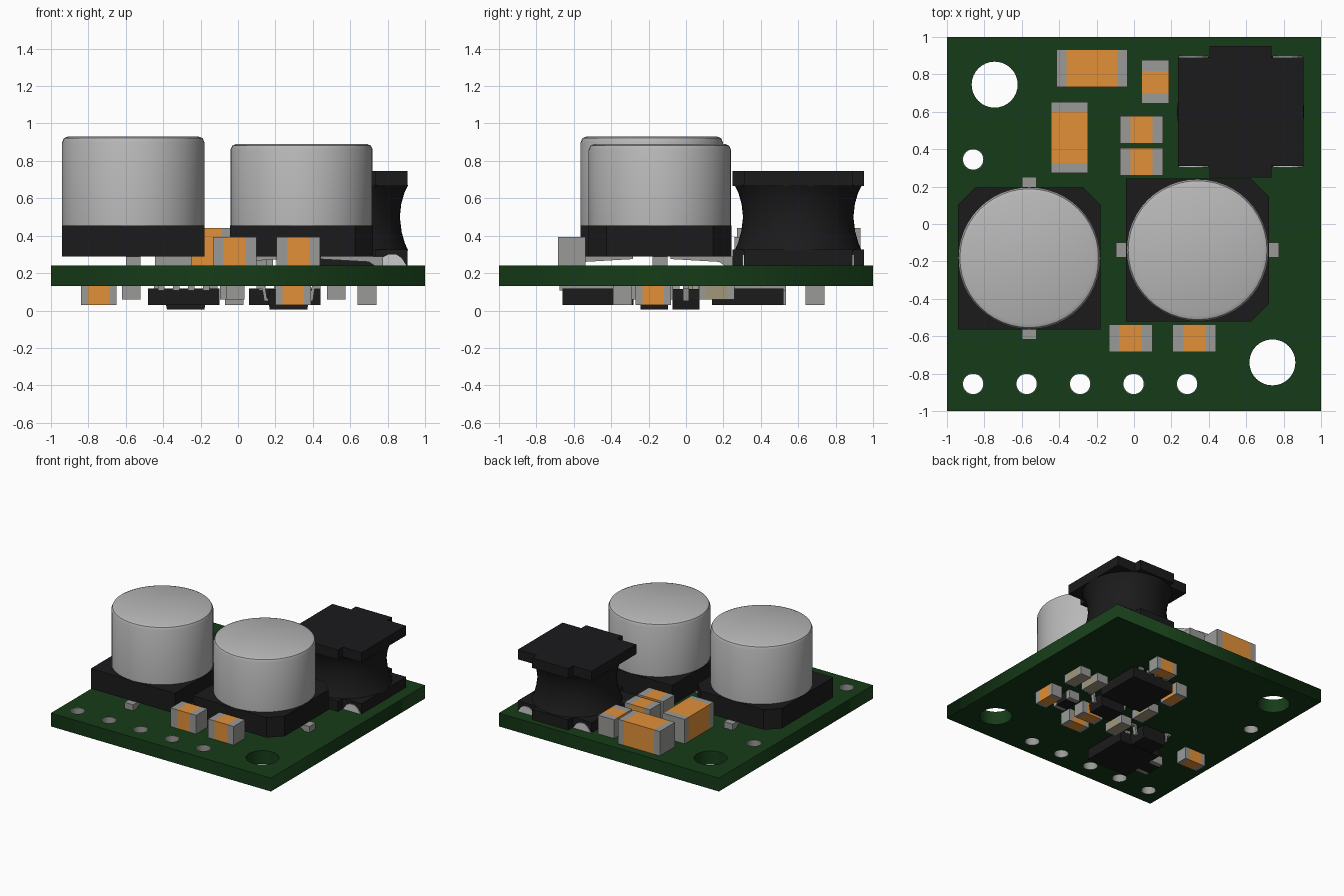
import bpy, bmesh
from math import cos, sin, pi, radians
from mathutils import Matrix

if "Cube" in bpy.data.objects:
    bpy.data.objects.remove(bpy.data.objects["Cube"])


def material(name, r, g, b):
    m = bpy.data.materials.new(name)
    m.diffuse_color = (r, g, b, 1)
    m.use_nodes = True
    m.node_tree.nodes["Principled BSDF"].inputs["Base Color"].default_value = m.diffuse_color
    return m


GREEN = material("board_green", 0.008, 0.045, 0.009)
BLACK = material("black_plastic", 0.011, 0.011, 0.012)
ORANGE = material("ceramic_orange", 0.75, 0.28, 0.04)
BEIGE = material("resistor_beige", 0.36, 0.31, 0.20)
METAL = material("tinned_metal", 0.32, 0.32, 0.31)
SILVER = material("can_silver", 0.48, 0.48, 0.48)
SOLDER = material("bright_solder", 0.65, 0.65, 0.65)

Z0, Z1 = 0.13, 0.24          # underside and top of the board


def finish(name, bm, mat, smooth=False):
    bmesh.ops.recalc_face_normals(bm, faces=bm.faces)
    me = bpy.data.meshes.new(name)
    bm.to_mesh(me)
    bm.free()
    ob = bpy.data.objects.new(name, me)
    bpy.context.collection.objects.link(ob)
    me.materials.append(mat)
    if smooth:
        bpy.ops.object.select_all(action='DESELECT')
        ob.select_set(True)
        bpy.context.view_layer.objects.active = ob
        bpy.ops.object.shade_smooth_by_angle(angle=radians(30))
    return ob


def add_prism(bm, pts, lo, hi, axis='z'):
    """Extrude a 2D outline from lo to hi along an axis."""
    place = {'z': lambda p, h: (p[0], p[1], h),
             'y': lambda p, h: (p[0], h, p[1]),
             'x': lambda p, h: (h, p[0], p[1])}[axis]
    a = [bm.verts.new(place(p, lo)) for p in pts]
    b = [bm.verts.new(place(p, hi)) for p in pts]
    bm.faces.new(a)
    bm.faces.new(b[::-1])
    for i in range(len(pts)):
        j = (i + 1) % len(pts)
        bm.faces.new((a[i], a[j], b[j], b[i]))


def add_box(bm, x0, x1, y0, y1, z0, z1):
    add_prism(bm, [(x0, y0), (x1, y0), (x1, y1), (x0, y1)], z0, z1)


def lathe(name, profile, x, y, mat, n=48):
    bm = bmesh.new()
    vs = [bm.verts.new((r, 0, z)) for r, z in profile]
    es = [bm.edges.new(p) for p in zip(vs, vs[1:])]
    bmesh.ops.spin(bm, geom=vs + es, cent=(0, 0, 0), axis=(0, 0, 1),
                   angle=2 * pi, steps=n)
    bmesh.ops.remove_doubles(bm, verts=bm.verts, dist=1e-4)
    ob = finish(name, bm, mat, True)
    ob.location = (x, y, 0)
    return ob


# Circuit board: square outline with mounting and pin holes
PINS = [(-0.86, 0.345)] + [(-0.86 + 0.286 * i, -0.855) for i in range(5)]
HOLES = [(-0.745, 0.745, 0.123), (0.74, -0.74, 0.123)]
HOLES += [(x, y, 0.057) for x, y in PINS]
cu = bpy.data.curves.new("circuit_board", 'CURVE')
cu.dimensions = '2D'
cu.fill_mode = 'BOTH'
cu.extrude = (Z1 - Z0) / 2
loops = [[(-1, -1), (1, -1), (1, 1), (-1, 1)]]
for x, y, r in HOLES:
    loops.append([(x + r * cos(2 * pi * i / 32), y + r * sin(2 * pi * i / 32))
                  for i in range(32)])
for loop in loops:
    s = cu.splines.new('POLY')
    s.points.add(len(loop) - 1)
    for p, (x, y) in zip(s.points, loop):
        p.co = (x, y, 0, 1)
    s.use_cyclic_u = True
board = bpy.data.objects.new("circuit_board", cu)
bpy.context.collection.objects.link(board)
board.location.z = (Z0 + Z1) / 2
cu.materials.append(GREEN)
bpy.ops.object.select_all(action='DESELECT')
board.select_set(True)
bpy.context.view_layer.objects.active = board
bpy.ops.object.convert(target='MESH')

# Metal plating inside the pin holes
for i, (x, y) in enumerate(PINS):
    lathe(f"pin_hole_plating_{i}", [(0.057, Z0), (0.054, Z0), (0.054, Z1),
          (0.057, Z1)], x, y, METAL, 32)


# Electrolytic capacitors: can, chamfered base, two bent leads
def electrolytic(name, x, y, top, turn):
    lathe(name + "_can", [(0, 0.44), (0.38, 0.44), (0.38, top - 0.03),
          (0.371, top - 0.009), (0.35, top), (0, top)], x, y, SILVER)
    rot = Matrix.Translation((x, y, 0)) @ Matrix.Rotation(turn, 4, 'Z')
    bm = bmesh.new()
    h, c = 0.382, 0.285
    add_prism(bm, [(-h, -h), (h, -h), (h, c), (c, h), (-c, h), (-h, c)], 0.29, 0.455)
    finish(name + "_base", bm, BLACK).matrix_world = rot
    bm = bmesh.new()
    for s in (-1, 1):
        add_prism(bm, [(s * u, z) for u, z in
                  [(0.435, 0.29), (0.435, 0.24), (0.39, 0.24), (0.36, 0.26),
                   (0.1, 0.275), (0.1, 0.29)]], -0.04, 0.04, 'x')
    finish(name + "_leads", bm, METAL).matrix_world = rot


electrolytic("left_capacitor", -0.56, -0.183, 0.93, 0)
electrolytic("right_capacitor", 0.34, -0.14, 0.89, -pi / 2)

# Inductor: two stepped plates, a waisted core and solder feet
CX, CY = 0.57, 0.6
quarter = [(0.335, 0.29), (0.165, 0.29), (0.165, 0.352)]
outline = (quarter + [(-x, y) for x, y in quarter[::-1]]
           + [(-x, -y) for x, y in quarter] + [(x, -y) for x, y in quarter[::-1]])
outline = [(CX + x, CY + y) for x, y in outline]
for name, lo, hi in (("inductor_bottom_plate", Z1, 0.325),
                     ("inductor_top_plate", 0.665, 0.745)):
    bm = bmesh.new()
    add_prism(bm, outline, lo, hi)
    finish(name, bm, BLACK)
lathe("inductor_core", [(0.34, 0.32), (0.322, 0.36), (0.305, 0.42), (0.295, 0.5),
      (0.303, 0.57), (0.32, 0.63), (0.34, 0.67)], CX, CY, BLACK)
bm = bmesh.new()
for s in (-1, 1):
    add_prism(bm, [(CX + s * u, z) for u, z in
              [(0.172, 0.24), (0.205, 0.285), (0.235, 0.3), (0.275, 0.3),
               (0.305, 0.28), (0.33, 0.24)]], CY - 0.297, CY + 0.297, 'y')
finish("inductor_solder_feet", bm, SOLDER)


# Two-terminal chip parts: a middle body with a metal cap at each end
def chip(name, x, y, length, width, axis, z0, z1, cap, mat):
    for part, spans, m in (
            ("body", [(cap - length / 2, length / 2 - cap)], mat),
            ("ends", [(-length / 2, cap - length / 2),
                      (length / 2 - cap, length / 2)], METAL)):
        bm = bmesh.new()
        w = width / 2
        for a, b in spans:
            if axis == 'x':
                add_box(bm, x + a, x + b, y - w, y + w, z0, z1)
            else:
                add_box(bm, x - w, x + w, y + a, y + b, z0, z1)
        finish(f"{name}_{part}", bm, m)


# Ceramic capacitors on top
TOP_CAPS = [(-0.225, 0.832, 'x', 1), (-0.345, 0.463, 'y', 1),
            (0.113, 0.76, 'y', 0), (0.04, 0.505, 'x', 0), (0.04, 0.332, 'x', 0),
            (-0.018, -0.61, 'x', 0), (0.323, -0.61, 'x', 0)]
for i, (x, y, ax, big) in enumerate(TOP_CAPS):
    size = (0.378, 0.2) if big else (0.232, 0.147)
    chip(f"top_ceramic_capacitor_{i}", x, y, *size, ax, Z1,
         0.44 if big else 0.393, 0.052 if big else 0.057, ORANGE)

# Ceramic capacitors underneath
UNDER_CAPS = [(0.295, 0.69, 'x'), (-0.02, 0.44, 'y'), (0.69, -0.175, 'y'),
              (0.295, -0.34, 'x'), (0.295, -0.18, 'x'), (-0.745, -0.22, 'x')]
for i, (x, y, ax) in enumerate(UNDER_CAPS):
    chip(f"under_ceramic_capacitor_{i}", x, y, 0.19, 0.1, ax, 0.03, Z0, 0.037, ORANGE)

# Resistors underneath
RESISTORS = [(0.69, 0.165, BEIGE), (0.525, 0.165, BEIGE), (0.525, -0.165, BLACK),
             (-0.015, -0.2, BEIGE), (-0.045, 0.08, BEIGE), (-0.57, -0.5, BLACK)]
for i, (x, y, m) in enumerate(RESISTORS):
    chip(f"under_resistor_{i}", x, y, 0.19, 0.1, 'y', 0.06, Z0, 0.035, m)


# Square control chips underneath, with rows of short leads
for i, (x, y) in enumerate([(0.25, 0.33), (-0.29, -0.47)]):
    bm = bmesh.new()
    add_box(bm, x - 0.19, x + 0.19, y - 0.19, y + 0.19, 0.03, 0.118)
    finish(f"control_chip_body_{i}", bm, BLACK)
    bm = bmesh.new()
    for k in range(4):
        lx = x - 0.12 + 0.08 * k
        add_box(bm, lx - 0.018, lx + 0.018, y - 0.205, y + 0.205, 0.108, Z0)
    finish(f"control_chip_leads_{i}", bm, METAL)

# Three-legged transistors underneath
for i, (x, y) in enumerate([(0.27, 0.0), (-0.28, -0.17)]):
    bm = bmesh.new()
    add_prism(bm, [(x - 0.11, 0.06), (x - 0.1, 0.005), (x + 0.1, 0.005),
                   (x + 0.11, 0.06), (x + 0.1, 0.115), (x - 0.1, 0.115)],
              y - 0.073, y + 0.073, 'y')
    finish(f"transistor_body_{i}", bm, BLACK)
    bm = bmesh.new()
    for s, dy in ((1, 0), (-1, -0.05), (-1, 0.05)):
        leg = [(0.09, 0.05), (0.13, 0.05), (0.14, 0.115), (0.17, 0.115),
               (0.17, 0.13), (0.125, 0.13), (0.115, 0.065), (0.09, 0.065)]
        add_prism(bm, [(x + s * u, z) for u, z in leg], y + dy - 0.016,
                  y + dy + 0.016, 'y')
    finish(f"transistor_legs_{i}", bm, METAL)
